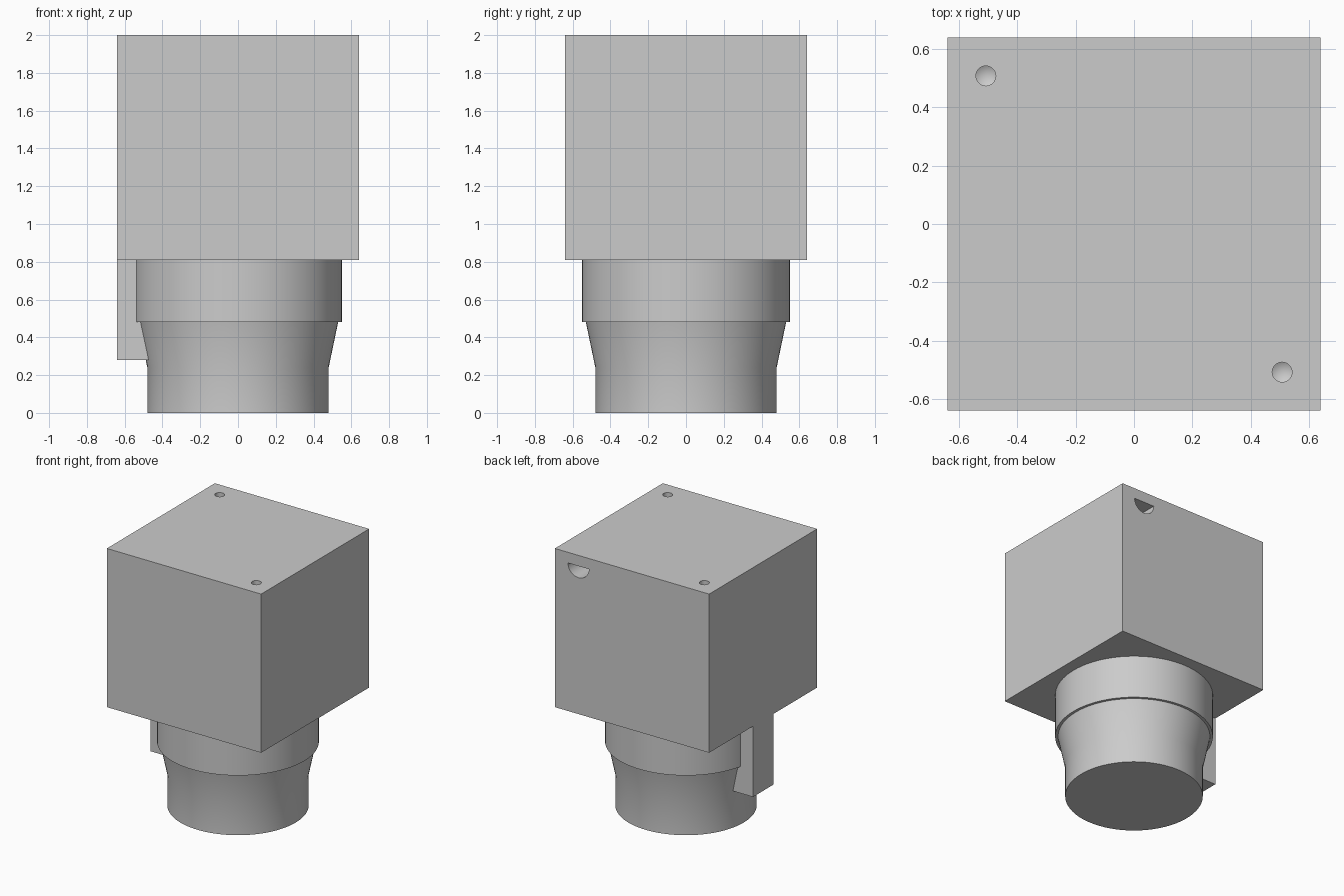
import bpy, bmesh, math
from mathutils import Matrix

old = bpy.data.objects.get("Cube")
if old:
    bpy.data.objects.remove(old, do_unlink=True)

GREY = (0.6, 0.6, 0.6, 1)
grey = bpy.data.materials.new("plain grey")
grey.use_nodes = True
grey.diffuse_color = GREY
grey.node_tree.nodes["Principled BSDF"].inputs["Base Color"].default_value = GREY


def finish(name, bm):
    """Turn a bmesh into a named grey object."""
    bmesh.ops.recalc_face_normals(bm, faces=bm.faces)
    mesh = bpy.data.meshes.new(name)
    bm.to_mesh(mesh)
    bm.free()
    mesh.materials.append(grey)
    obj = bpy.data.objects.new(name, mesh)
    bpy.context.collection.objects.link(obj)
    return obj


def box(name, low, high):
    bm = bmesh.new()
    size = [b - a for a, b in zip(low, high)]
    centre = [(a + b) / 2 for a, b in zip(low, high)]
    bmesh.ops.create_cube(bm, size=1, matrix=Matrix.Translation(centre) @ Matrix.Diagonal((*size, 1)))
    return finish(name, bm)


def lathe(name, profile, centre=(0, 0), sides=96):
    """Closed solid of revolution; profile is (radius, z), a zero radius makes a tip."""
    bm = bmesh.new()
    rings = []
    for r, z in profile:
        count = sides if r else 1
        rings.append([bm.verts.new((centre[0] + r * math.cos(math.tau * i / sides),
                                    centre[1] + r * math.sin(math.tau * i / sides), z))
                      for i in range(count)])
    for a, b in zip(rings, rings[1:]):
        for i in range(sides):
            j = (i + 1) % sides
            if len(a) == 1:
                bm.faces.new((a[0], b[j], b[i]))
            else:
                bm.faces.new((a[i], a[j], b[j], b[i]))
    for ring in (rings[0], rings[-1]):
        if len(ring) > 1:
            bm.faces.new(ring)
    return finish(name, bm)


def half_round(name, x, z, radius, y_in, y_out, steps=24):
    """Half cylinder along y with its flat side up."""
    bm = bmesh.new()
    ring = [bm.verts.new((x + radius * math.cos(math.pi * i / steps), y_in,
                          z - radius * math.sin(math.pi * i / steps))) for i in range(steps + 1)]
    face = bm.faces.new(ring)
    out = bmesh.ops.extrude_face_region(bm, geom=[face])["geom"]
    bmesh.ops.translate(bm, vec=(0, y_out - y_in, 0),
                        verts=[v for v in out if isinstance(v, bmesh.types.BMVert)])
    return finish(name, bm)


def activate(obj):
    bpy.ops.object.select_all(action='DESELECT')
    obj.select_set(True)
    bpy.context.view_layer.objects.active = obj


def cut(obj, cutter):
    cutter.hide_render = True
    mod = obj.modifiers.new("cut", 'BOOLEAN')
    mod.operation = 'DIFFERENCE'
    mod.solver = 'EXACT'
    mod.object = cutter
    activate(obj)
    bpy.ops.object.modifier_apply(modifier=mod.name)
    bpy.data.objects.remove(cutter, do_unlink=True)


# Square housing with two drilled holes in the top and a slot in the back
housing = box("housing", (-0.64, -0.64, 0.81), (0.64, 0.64, 2))
for side in (-1, 1):
    cut(housing, lathe("drill", [(0, 1.87), (0.034, 1.89), (0.034, 2.1)],
                       (0.508 * side, -0.508 * side), 32))
cut(housing, half_round("slot_cutter", 0.444, 1.92, 0.087, 0.34, 0.8))

# Round collar under the housing and the tapered plug below it
collar = lathe("collar", [(0.55, 0.48), (0.55, 0.81)])
plug = lathe("plug", [(0.48, 0), (0.48, 0.24), (0.53, 0.48)])

# Locating key beside the plug
key = box("locating_key", (-0.64, -0.12, 0.28), (-0.42, 0.12, 0.81))

for part in (housing, collar, plug):
    activate(part)
    bpy.ops.object.shade_smooth_by_angle(angle=math.radians(20))
